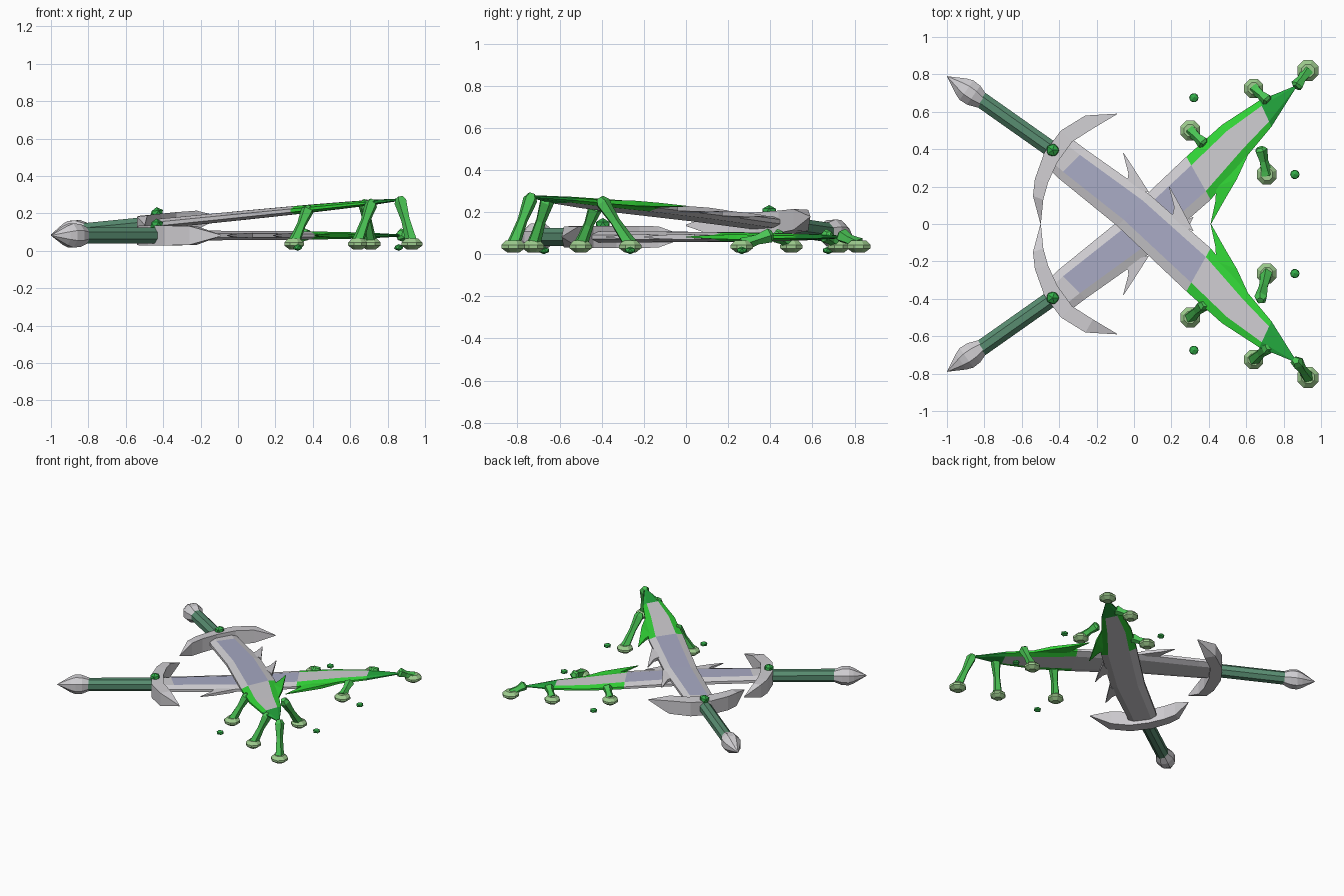
import bpy, bmesh, math
from mathutils import Vector

if "Cube" in bpy.data.objects:
    bpy.data.objects.remove(bpy.data.objects["Cube"])


def mat(name, r, g, b):
    m = bpy.data.materials.new(name)
    lin = [((c / 255 + 0.055) / 1.055) ** 2.4 for c in (r, g, b)]
    m.diffuse_color = (*lin, 1)
    m.use_nodes = True
    m.node_tree.nodes["Principled BSDF"].inputs["Base Color"].default_value = m.diffuse_color
    return m


STEEL = mat("steel", 208, 206, 210)
PANEL = mat("blue_grey_panel", 168, 170, 196)
BRIGHT = mat("bright_green", 50, 215, 55)
TIP = mat("tip_green", 36, 170, 62)
GRIP = mat("grip_green", 88, 140, 112)
SLIME = mat("slime_green", 74, 196, 84)
FOOT = mat("pale_green", 158, 204, 142)
GEM = mat("gem_green", 50, 172, 72)


def finish(bm, name, mats, place=None):
    """Move the vertices with place(), then make an object."""
    if place:
        for v in bm.verts:
            v.co = place(v.co)
    bmesh.ops.remove_doubles(bm, verts=bm.verts, dist=1e-5)
    bmesh.ops.recalc_face_normals(bm, faces=bm.faces)
    me = bpy.data.meshes.new(name)
    bm.to_mesh(me)
    bm.free()
    for m in mats:
        me.materials.append(m)
    ob = bpy.data.objects.new(name, me)
    bpy.context.collection.objects.link(ob)
    return ob


def tube(name, a, b, rings, sides, m, place=None):
    """Round part from a to b; rings are (fraction along axis, radius)."""
    a, b = Vector(a), Vector(b)
    d = (b - a).normalized()
    u = d.cross(Vector((0, 0, 1)))
    u = u.normalized() if u.length > 1e-4 else Vector((1, 0, 0))
    w = u.cross(d)
    bm = bmesh.new()
    loops = []
    for t, r in rings:
        r = max(r, 0.0004)
        loops.append([bm.verts.new(a.lerp(b, t) + r * (
            u * math.cos((i + 0.5) * math.tau / sides) + w * math.sin((i + 0.5) * math.tau / sides)))
            for i in range(sides)])
    for p, q in zip(loops, loops[1:]):
        for i in range(sides):
            j = (i + 1) % sides
            bm.faces.new((p[i], p[j], q[j], q[i]))
    bm.faces.new(loops[0])
    bm.faces.new(loops[-1])
    return finish(bm, name, [m], place)


def blade(name, place):
    # right edge x, y and left edge x, y, half thickness
    stations = [(-0.34, 0.46, -0.46, 0.30, 0.026), (-0.26, 0.40, -0.41, 0.25, 0.026),
                (0.08, 0.16, -0.09, -0.01, 0.025), (0.41, -0.13, 0.28, -0.36, 0.022),
                (0.61, -0.37, 0.47, -0.53, 0.018), (0.735, -0.52, 0.67, -0.66, 0.014),
                (0.87, -0.735, 0.865, -0.74, 0.006)]
    bm = bmesh.new()
    loops = []
    for rx, ry, lx, ly, h in stations:
        R, L = Vector((rx, ry, 0)), Vector((lx, ly, 0))
        sec = [(0, 0.4), (0.2, 1), (0.8, 1), (1, 0.4), (1, -0.4), (0.8, -1), (0.2, -1), (0, -0.4)]
        loops.append([bm.verts.new(L.lerp(R, t) + Vector((0, 0, h * z))) for t, z in sec])
    for s, (p, q) in enumerate(zip(loops, loops[1:])):
        for i in range(8):
            j = (i + 1) % 8
            f = bm.faces.new((p[i], p[j], q[j], q[i]))
            middle = i in (1, 5)
            if s == 5:
                f.material_index = 3
            elif s >= 3:
                f.material_index = 0 if middle else 2
            elif s >= 1 and i == 1:
                f.material_index = 1
    bm.faces.new(loops[0])
    bm.faces.new(loops[-1])
    finish(bm, name, [STEEL, PANEL, BRIGHT, TIP], place)


def strip(name, rows, m, place):
    """Curved plate; rows are outer x, y, inner x, y, half height."""
    bm = bmesh.new()
    loops = []
    for ox, oy, ix, iy, h in rows:
        loops.append([bm.verts.new(c) for c in
                      ((ox, oy, h), (ix, iy, h), (ix, iy, -h), (ox, oy, -h))])
    for p, q in zip(loops, loops[1:]):
        for i in range(4):
            j = (i + 1) % 4
            bm.faces.new((p[i], p[j], q[j], q[i]))
    bm.faces.new(loops[0])
    bm.faces.new(loops[-1])
    finish(bm, name, [m], place)


def ball(name, c, r, sz, m, place=None):
    bm = bmesh.new()
    bmesh.ops.create_icosphere(bm, subdivisions=1, radius=r)
    for v in bm.verts:
        v.co = Vector((v.co.x, v.co.y, v.co.z * sz)) + Vector(c)
    finish(bm, name, [m], place)


GUARD = [(-0.09, 0.59, -0.092, 0.586, 0.003), (-0.26, 0.58, -0.22, 0.51, 0.05),
         (-0.39, 0.50, -0.33, 0.44, 0.053), (-0.48, 0.38, -0.41, 0.33, 0.053),
         (-0.53, 0.24, -0.46, 0.22, 0.053), (-0.54, 0.15, -0.485, 0.13, 0.05),
         (-0.5, 0.0, -0.498, 0.0, 0.003)]
BARBS = [[(-0.055, 0.38, -0.058, 0.378, 0.002), (0.0, 0.295, -0.03, 0.27, 0.01),
          (0.08, 0.17, -0.04, 0.2, 0.013)],
         [(0.19, 0.2, 0.187, 0.198, 0.002), (0.24, 0.11, 0.215, 0.09, 0.01),
          (0.32, -0.04, 0.2, 0.02, 0.013)],
         [(0.412, 0.0, 0.409, 0.0, 0.002), (0.485, -0.13, 0.435, -0.12, 0.009),
          (0.55, -0.24, 0.44, -0.2, 0.012), (0.61, -0.37, 0.53, -0.3, 0.008)]]
# top x, y and foot x, y, foot radius
DRIPS = [(0.865, -0.73, 0.93, -0.82, 0.061), (0.72, -0.655, 0.64, -0.725, 0.055),
         (0.38, -0.425, 0.30, -0.50, 0.057), (0.675, -0.41, 0.71, -0.265, 0.057)]

for label, side, z0, slope in (("raised", 1, 0.087, 0.1), ("flat", -1, 0.082, 0.0)):
    def place(co):
        return Vector((co.x, co.y * side, co.z + z0 + slope * (co.x + 1)))

    blade(label + "_blade", place)
    strip(label + "_guard", GUARD, STEEL, place)
    for i, rows in enumerate(BARBS):
        strip(f"{label}_barb_{i + 1}", rows, BRIGHT if i == 2 else STEEL, place)

    # grip, pommel and gem
    tube(label + "_grip", (-0.84, 0.68, 0), (-0.40, 0.37, 0), [(0, 0.047), (1, 0.047)], 8, GRIP, place)
    tube(label + "_pommel", (-1.0, 0.79, 0), (-0.81, 0.655, 0),
         [(0, 0), (0.4, 0.055), (0.55, 0.069), (0.75, 0.067), (1, 0.044)], 8, STEEL, place)
    ball(label + "_gem", (-0.435, 0.395, 0.056), 0.038, 0.9, GEM, place)

    # slime strands with spread feet
    for i, (tx, ty, fx, fy, r) in enumerate(DRIPS):
        top = place(Vector((tx, ty, 0.012)))
        foot = Vector((fx, fy * side, 0.045))
        tube(f"{label}_strand_{i + 1}", top, foot,
             [(0, 0.02), (0.1, 0.036), (0.5, 0.025), (0.85, 0.031), (1, 0.036)], 5, SLIME)
        tube(f"{label}_strand_foot_{i + 1}", (fx, fy * side, 0.008), (fx, fy * side, 0.066),
             [(0, r * 0.5), (0.35, r), (0.62, r), (1, r * 0.6)], 8, FOOT)

    # loose drops
    for i, (x, y) in enumerate(((0.32, -0.675), (0.86, -0.265))):
        ball(f"{label}_drop_{i + 1}", (x, y * side, 0.018), 0.028, 0.643, GEM)
